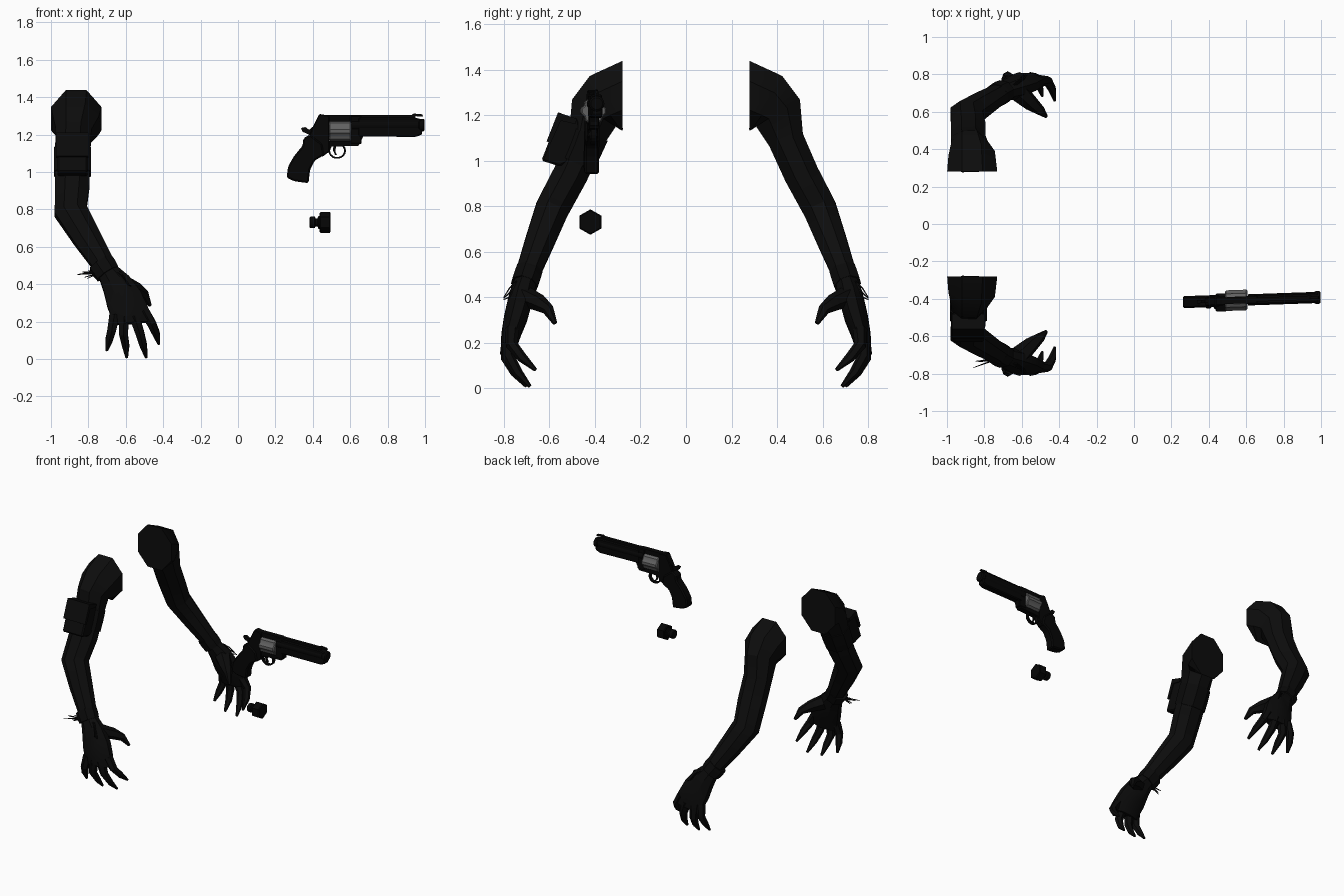
import bpy, bmesh, math, random
from mathutils import Vector

cube = bpy.data.objects.get("Cube")
if cube:
    bpy.data.objects.remove(cube)
random.seed(4)


def material(name, r, g, b, metallic=0.0):
    m = bpy.data.materials.new(name)
    m.use_nodes = True
    m.diffuse_color = (r, g, b, 1)
    m.node_tree.nodes["Principled BSDF"].inputs["Base Color"].default_value = (r, g, b, 1)
    return m


cloth = material("black cloth", .0038, .0038, .0038)
skin = material("dark glove", .0033, .0033, .0033)
leather = material("black leather", .003, .003, .003)
gunmetal = material("black gunmetal", .0018, .0018, .0018)
steel = material("bare steel", .12, .12, .12)


def finish(name, bm, mat, mirror=False, smooth=None):
    bmesh.ops.recalc_face_normals(bm, faces=bm.faces[:])
    me = bpy.data.meshes.new(name)
    bm.to_mesh(me)
    bm.free()
    me.materials.append(mat)
    ob = bpy.data.objects.new(name, me)
    bpy.context.collection.objects.link(ob)
    if smooth:
        bpy.ops.object.select_all(action="DESELECT")
        ob.select_set(True)
        bpy.context.view_layer.objects.active = ob
        bpy.ops.object.shade_smooth_by_angle(angle=math.radians(smooth))
    if mirror:
        mod = ob.modifiers.new("other side", "MIRROR")
        mod.use_axis = (False, True, False)
        mod.use_mirror_merge = False
    return ob


def limb(name, sections, mat, sides=8, start=None, mirror=True, smooth=30):
    """Tube through sections (x, y, z, width radius, depth radius)."""
    bm = bmesh.new()
    pts = [Vector(s[:3]) for s in sections]
    rings = []
    for i, s in enumerate(sections):
        t = pts[min(i + 1, len(pts) - 1)] - pts[max(i - 1, 0)]
        if i == 0 and start:
            t = Vector(start)
        t.normalize()
        u = Vector((1, 0, 0))
        u = (u - t * u.dot(t)).normalized()
        v = t.cross(u)
        ring = []
        for k in range(sides):
            a = math.tau * (k + .5) / sides
            ring.append(bm.verts.new(pts[i] + u * math.cos(a) * s[3] + v * math.sin(a) * s[4]))
        rings.append(ring)
    for a, b in zip(rings, rings[1:]):
        for k in range(sides):
            n = (k + 1) % sides
            bm.faces.new((a[k], a[n], b[n], b[k]))
    bm.faces.new(rings[0])
    bm.faces.new(rings[-1])
    return finish(name, bm, mat, mirror, smooth)


# Upper arm, elbow and forearm
limb("sleeves", [
    (-.865, -.28, 1.285, .145, .165), (-.868, -.35, 1.255, .135, .148),
    (-.88, -.40, 1.215, .105, .122), (-.885, -.44, 1.09, .1, .085),
    (-.885, -.507, .94, .1, .083), (-.895, -.587, .79, .095, .08),
    (-.81, -.64, .65, .08, .07), (-.735, -.685, .53, .066, .06),
    (-.70, -.705, .47, .062, .055)], cloth, start=(0, -1, 0))

# Wrist wraps
limb("wrist_wraps", [(-.735, -.69, .515, .073, .063), (-.715, -.70, .485, .075, .064),
                     (-.695, -.71, .455, .07, .062)], leather)

# Palm
limb("palms", [
    (-.70, -.705, .47, .058, .05), (-.65, -.725, .40, .085, .058),
    (-.61, -.745, .32, .105, .056), (-.58, -.765, .25, .11, .047),
    (-.575, -.775, .19, .1, .036)], skin)

# Fingers: each runs from knuckle over the middle joint to a pointed tip
fingers = {
    "little_fingers": [(-.66, -.775, .235), (-.675, -.79, .155), (-.69, -.765, .1), (-.702, -.73, .045)],
    "ring_fingers": [(-.61, -.78, .225), (-.612, -.785, .13), (-.60, -.75, .07), (-.595, -.70, .008)],
    "middle_fingers": [(-.555, -.78, .23), (-.525, -.78, .14), (-.505, -.74, .07), (-.49, -.685, .008)],
    "index_fingers": [(-.505, -.765, .26), (-.462, -.765, .19), (-.437, -.72, .135), (-.423, -.66, .08)],
}
for name, path in fingers.items():
    radii = (.032, .027, .022, .008)
    limb(name, [p + (r, r) for p, r in zip(path, radii)], skin, 6)
limb("thumbs", [(-.61, -.70, .40, .055, .045), (-.55, -.645, .375, .042, .038),
                (-.50, -.605, .345, .026, .026), (-.47, -.575, .285, .01, .01)], skin, 6)

# Frayed tie at one wrist, short loose ends at both
for i in range(7):
    end = (-.79 - random.random() * .075, -.72 - random.random() * .06, .43 + i * .007)
    limb("tie_strand", [(-.74, -.725, .46, .006, .006), end + (.002, .002)],
         leather, 4, mirror=False)
for i in range(3):
    limb("loose_threads", [(-.65 + i * .01, -.745, .47, .004, .004),
                           (-.61 + i * .01, -.775, .44 - i * .02, .004, .004),
                           (-.59 + i * .01, -.80, .40 - i * .005, .003, .003)], leather, 4)

# Arm strap and pouch on one upper arm
limb("arm_strap", [(-.885, -.43, 1.12, .107, .1), (-.885, -.455, 1.055, .108, .095),
                   (-.885, -.485, .99, .107, .092)], leather, mirror=False)


def prism(name, outline, lo, hi, mat, axis="y", bevel=0, place=None):
    """Extrude an (x, z) or (y, z) outline between two depths."""
    bm = bmesh.new()

    def at(p, d):
        return (p[0], d, p[1]) if axis == "y" else (d, p[0], p[1])
    verts = [bm.verts.new(at(p, lo)) for p in outline]
    face = bm.faces.new(verts)
    out = bmesh.ops.extrude_face_region(bm, geom=[face])
    step = Vector(at((0, 0), hi - lo))
    bmesh.ops.translate(bm, vec=step, verts=[g for g in out["geom"] if isinstance(g, bmesh.types.BMVert)])
    if bevel:
        bmesh.ops.bevel(bm, geom=bm.edges[:], offset=bevel, segments=1, affect="EDGES")
    if place:
        for v in bm.verts:
            v.co = place(v.co)
    return finish(name, bm, mat)


prism("pouch", [(-.635, 1.0), (-.555, 1.205), (-.47, 1.175), (-.46, 1.1), (-.5, 1.0), (-.555, .975)],
      -.965, -.805, leather, "x", .008)
prism("pouch_flap", [(-.612, 1.085), (-.562, 1.212), (-.48, 1.184), (-.485, 1.16), (-.55, 1.175), (-.595, 1.075)],
      -.972, -.798, leather, "x")


# Revolver, laid along x with a slight yaw
def gun_place(c):
    return Vector((c.x, c.y - .405 + .035 * (c.x - .63), c.z))


def gun_part(name, outline, half, bevel=0, mat=gunmetal):
    return prism(name, outline, -half, half, mat, "y", bevel, gun_place)


def turned(name, profile, z, mat, sides=16, flute=0, y=None):
    """Solid turned about an x-parallel axis from (x, radius) points."""
    bm = bmesh.new()
    rings = []
    for x, r in profile:
        ring = []
        for k in range(sides):
            a = math.tau * k / sides
            q = r - (flute if flute and k % 3 == 0 else 0)
            ring.append(bm.verts.new((x, q * math.sin(a), z + q * math.cos(a))))
        rings.append(ring)
    for a, b in zip(rings, rings[1:]):
        for k in range(sides):
            n = (k + 1) % sides
            bm.faces.new((a[k], a[n], b[n], b[k]))
    bm.faces.new(rings[0])
    bm.faces.new(rings[-1])
    for v in bm.verts:
        v.co = gun_place(v.co) if y is None else v.co + Vector((0, y, 0))
    return finish(name, bm, mat, smooth=35)


def box(x0, x1, z0, z1):
    return [(x0, z0), (x1, z0), (x1, z1), (x0, z1)]


gun_part("frame_rear", [(.37, 1.17), (.40, 1.24), (.435, 1.31), (.49, 1.30), (.49, 1.11), (.45, 1.08), (.39, 1.12)], .024, .005)
gun_part("frame_bottom", [(.47, 1.1), (.5, 1.135), (.645, 1.14), (.67, 1.19), (.6, 1.19), (.59, 1.165), (.47, 1.165)], .02)
gun_part("top_strap", box(.47, .64, 1.27, 1.303), .018)
gun_part("frame_front", box(.6, .66, 1.15, 1.3), .022, .004)
turned("cylinder", [(.487, .05), (.493, .056), (.6, .056), (.606, .05)], 1.218, steel, 18, .009)
turned("barrel", [(.61, .03), (.965, .03), (.97, .034), (.992, .034), (.998, .026)], 1.25, gunmetal)
gun_part("barrel_shroud", [(.64, 1.19), (.95, 1.187), (.985, 1.2), (.985, 1.28), (.95, 1.29), (.64, 1.29)], .025, .006)
gun_part("barrel_rib", box(.64, .95, 1.285, 1.303), .011)
gun_part("front_sight", [(.92, 1.3), (.99, 1.295), (.985, 1.308), (.94, 1.312)], .006)
gun_part("hammer", [(.40, 1.19), (.345, 1.215), (.337, 1.235), (.36, 1.24), (.38, 1.225), (.41, 1.25)], .009)
gun_part("grip", [(.385, 1.2), (.35, 1.18), (.345, 1.14), (.30, 1.085), (.268, 1.03), (.26, .97), (.30, .95),
                  (.377, .94), (.385, 1.01), (.41, 1.06), (.46, 1.09), (.45, 1.15)], .032, .008)
gun_part("trigger", [(.51, 1.14), (.525, 1.14), (.52, 1.11), (.53, 1.09), (.518, 1.092), (.508, 1.115)], .006)

# Trigger guard loop
bm = bmesh.new()
n = 18
loops = []
for k in range(n):
    a = math.tau * k / n
    loops.append([bm.verts.new(gun_place(Vector((.53 + r * 1.1 * math.cos(a), d, 1.113 + r * math.sin(a)))))
                  for r, d in ((.034, -.011), (.043, -.011), (.043, .011), (.034, .011))])
for k in range(n):
    for j in range(4):
        a, b = loops[k], loops[(k + 1) % n]
        bm.faces.new((a[j], a[(j + 1) % 4], b[(j + 1) % 4], b[j]))
finish("trigger_guard", bm, gunmetal)

# Cartridge loader: knob, neck, body and six-sided head
turned("loader_knob", [(.383, .027), (.388, .031), (.41, .031), (.415, .022), (.425, .022), (.43, .035), (.445, .035)],
       .73, gunmetal, 12, y=-.42)
turned("loader_head", [(.437, .05), (.442, .056), (.49, .056), (.495, .05)], .73, gunmetal, 6, y=-.42)
